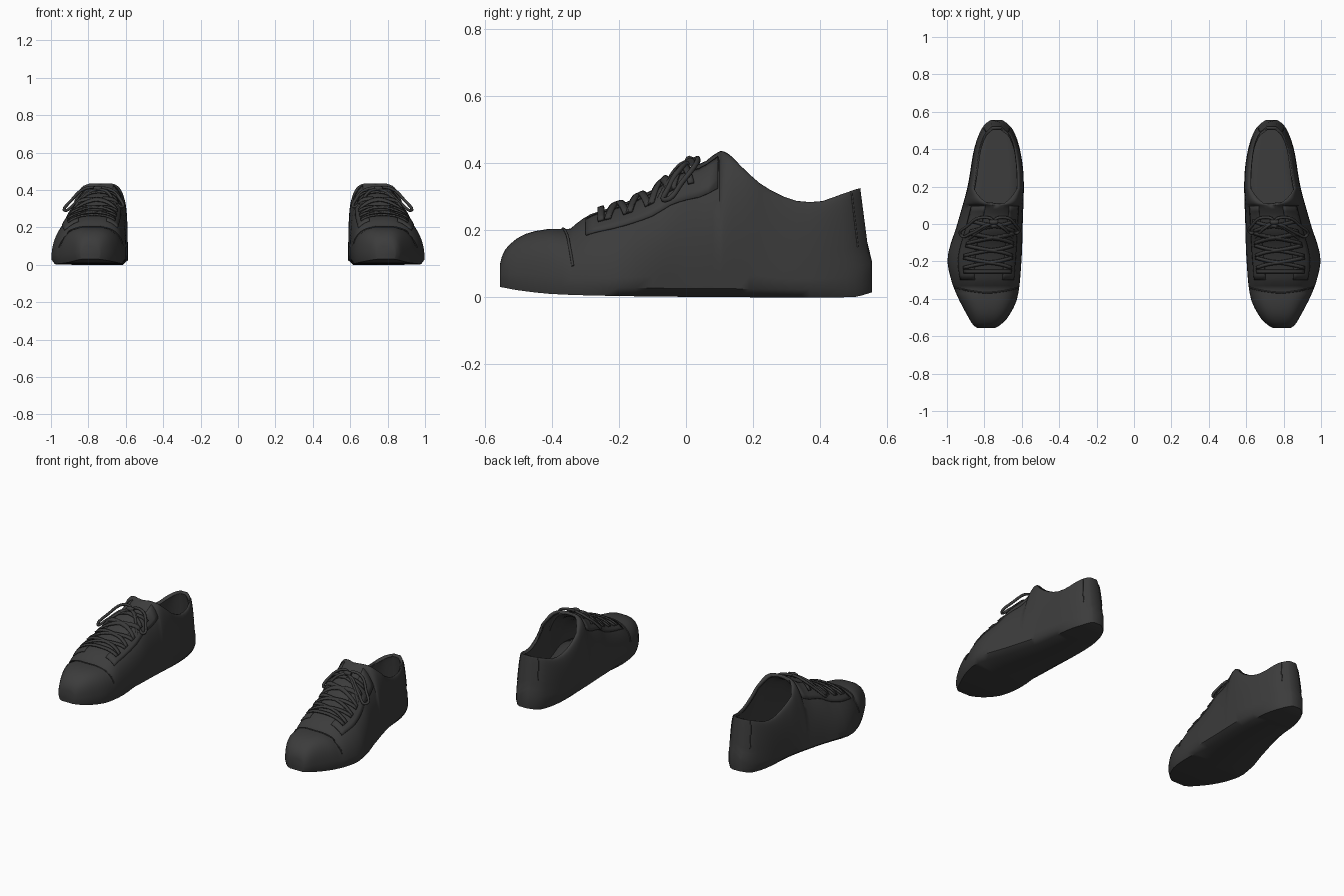
import bpy, bmesh, math
from mathutils import Vector

if "Cube" in bpy.data.objects:
    bpy.data.objects.remove(bpy.data.objects["Cube"])


def material(name, v):
    m = bpy.data.materials.new(name)
    m.diffuse_color = (v, v, v, 1)
    m.use_nodes = True
    m.node_tree.nodes["Principled BSDF"].inputs["Base Color"].default_value = m.diffuse_color
    return m


CANVAS = material("charcoal canvas", 0.045)
LACE = material("charcoal lace", 0.042)


def track(*keys):
    """Smooth curve through (y, value) pairs."""
    def slope(i):
        a, b = keys[max(i - 1, 0)], keys[min(i + 1, len(keys) - 1)]
        return (b[1] - a[1]) / (b[0] - a[0])

    def f(y):
        y = min(max(y, keys[0][0]), keys[-1][0])
        i = 0
        while i < len(keys) - 2 and y > keys[i + 1][0]:
            i += 1
        (y0, a), (y1, b) = keys[i], keys[i + 1]
        h = y1 - y0
        t = (y - y0) / h
        return ((2*t**3 - 3*t*t + 1) * a + (t**3 - 2*t*t + t) * h * slope(i)
                + (3*t*t - 2*t**3) * b + (t**3 - t*t) * h * slope(i + 1))
    return f


# Shoe form along its length
inner = track((-.555, .74), (-.54, .715), (-.5, .675), (-.4, .625), (-.2, .602), (0, .595),
              (.25, .59), (.4, .61), (.5, .645), (.54, .68), (.556, .705))
outer = track((-.555, .84), (-.54, .86), (-.5, .885), (-.4, .938), (-.3, .977), (-.18, .997),
              (0, .945), (.2, .89), (.4, .855), (.5, .82), (.54, .79), (.556, .765))
top = track((-.555, .10), (-.545, .135), (-.5, .178), (-.45, .197), (-.4, .204), (-.345, .204),
            (-.33, .217), (-.29, .245), (-.2, .275), (-.1, .32), (-.05, .362), (0, .385),
            (.05, .40), (.1, .435), (.13, .425), (.17, .385), (.22, .34), (.28, .305),
            (.33, .287), (.4, .285), (.47, .303), (.556, .325))
bottom = track((-.555, .03), (-.5, .02), (-.4, .009), (-.2, .003), (.1, .0), (.5, .0), (.556, .014))
crown = track((-.555, .79), (-.3, .785), (-.1, .76), (.1, .73), (.3, .72), (.556, .735))
tuck = track((-.555, .008), (-.25, .012), (-.1, .035), (.2, .03), (.45, .012), (.556, .006))


def point(y, side, a, off=0.0):
    """Point on the upper: a = 0 at the sole edge, 1 at the crown or collar rim."""
    xi, xo, c = inner(y), outer(y), crown(y)
    h = min(max((y - .1) / .09, 0), 1) ** .5
    inset = .12 * (xo - xi)
    ext = xi if side < 0 else xo
    rim = c + (ext - side * inset * -1 * -1 - c) * h
    n = 3.0 if side < 0 else 2.2
    n = max(n, 2.7) if y < -.35 else n
    ang = a * math.pi / 2
    zb = bottom(y) + .025
    x = rim + (ext - rim) * max(math.cos(ang), 0) ** (2 / n)
    z = zb + (top(y) - zb) * math.sin(ang) ** (2 / n)
    # heel counter leans forward above a small lip
    w = min(max((y - .4) / .14, 0), 1)
    lean = w * (.009 * (z > .105) + .026 * max(0, (z - .12) / .2))
    return Vector((x + side * off * math.cos(ang), y - lean, z + off * math.sin(ang)))


def finish(ob, mat, angle=40, thick=0.0):
    ob.data.materials.append(mat)
    bpy.ops.object.select_all(action='DESELECT')
    ob.select_set(True)
    bpy.context.view_layer.objects.active = ob
    if ob.type == 'CURVE':
        bpy.ops.object.convert(target='MESH')
        ob = bpy.context.object
    bpy.ops.object.shade_smooth_by_angle(angle=math.radians(angle))
    if thick:
        s = ob.modifiers.new("thickness", 'SOLIDIFY')
        s.thickness, s.offset = thick, -1
    ob.modifiers.new("pair", 'MIRROR')   # second shoe across x = 0
    ob.modifiers["pair"].use_mirror_merge = False


def grid_object(name, rows, mat, thick=0.0, up=True, caps=False, angle=40):
    """Skin rows of points; caps joins the two halves of the end rows."""
    bm = bmesh.new()
    vs = [[bm.verts.new(p) for p in r] for r in rows]
    for r, s in zip(vs, vs[1:]):
        for i in range(len(r) - 1):
            bm.faces.new((r[i], r[i + 1], s[i + 1], s[i]))
    if caps:
        for r in (vs[0], vs[-1]):
            k = len(r) - 1
            for i in range(k // 2 - 1):
                bm.faces.new((r[i], r[i + 1], r[k - i - 1], r[k - i]))
            m = k // 2
            bm.faces.new((r[m - 1], r[m], r[m + 1]))
    bmesh.ops.remove_doubles(bm, verts=bm.verts, dist=.0004)
    bmesh.ops.recalc_face_normals(bm, faces=bm.faces)
    bm.normal_update()
    low = (max if up else min)(bm.faces, key=lambda f: f.calc_center_median().z)
    if (low.normal.z > 0) != up:
        bmesh.ops.reverse_faces(bm, faces=bm.faces)
    me = bpy.data.meshes.new(name)
    bm.to_mesh(me)
    bm.free()
    ob = bpy.data.objects.new(name, me)
    bpy.context.collection.objects.link(ob)
    finish(ob, mat, angle, thick)


# Shoe body: upper and sole in one skin, open at the collar
N = 16
ys = [-.555, -.55, -.54, -.525, -.505, -.48, -.45, -.41, -.37, -.345, -.33, -.31, -.285, -.25, -.2,
      -.15, -.1, -.075, -.05, -.025, 0, .03, .06, .08, .1, .104, .112, .125, .14, .16, .19, .22, .25,
      .29, .33, .37, .41, .45, .48, .505, .525, .54, .55, .556]
rows = []
for y in ys:
    left = [point(y, -1, 1 - i / N) for i in range(N + 1)]
    right = [point(y, 1, i / N) for i in range(N + 1)]
    b, t = bottom(y), tuck(y)
    base = [Vector((inner(y) + t, y, b)), Vector((crown(y), y, b)), Vector((outer(y) - t, y, b))]
    rows.append(left + base + right)
grid_object("shoe_body", rows, CANVAS, thick=.018, up=False, caps=True, angle=50)

# Insole
rows = []
for y in [-.3 + .04 * i for i in range(21)] + [.515]:
    a, b = inner(y) + .012, outer(y) - .012
    rows.append([Vector((a + (b - a) * k / 4, y, .07)) for k in range(5)])
grid_object("insole", rows, CANVAS, thick=.02)


def strip(name, y0, y1, side, a0, a1, off, mat, ny=14, na=5):
    """Thin panel lying on the upper."""
    grid_object(name, [[point(y0 + (y1 - y0) * i / ny, side, a0 + (a1 - a0) * k / na, off)
                        for k in range(na + 1)] for i in range(ny + 1)], mat, thick=.008)


# Lace facings on both sides of the tongue
for side, name in ((-1, "inner_facing"), (1, "outer_facing")):
    strip(name, -.30, .095, side, .50, .80, .006, CANVAS)


def lace_bar(name, ya, yb, aa, ab):
    """Flat lace over the tongue from the inner to the outer facing."""
    pts = []
    for i in range(13):
        t = i / 12
        s = 2 * t - 1
        a = 1 + s * (1 - aa) if s < 0 else 1 - s * (1 - ab)
        pts.append((ya + (yb - ya) * t, -1 if s < 0 else 1, a))
    grid_object(name, [[point(y + d, s, a, .014) for d in (-.009, .009)] for y, s, a in pts],
                LACE, thick=.008)


# Straight bottom lace, then crossing pairs
lace_bar("lace_straight", -.255, -.255, .62, .62)
for i, y in enumerate((-.215, -.15, -.085, -.02)):
    lace_bar(f"lace_cross_a_{i}", y - .02, y + .035, .62, .62)
    lace_bar(f"lace_cross_b_{i}", y + .035, y - .02, .62, .62)


def cord(name, pts, closed=False, r=.008):
    cu = bpy.data.curves.new(name, 'CURVE')
    cu.dimensions = '3D'
    cu.bevel_depth, cu.bevel_resolution, cu.resolution_u = r, 2, 6
    cu.use_fill_caps = True
    sp = cu.splines.new('BEZIER')
    sp.bezier_points.add(len(pts) - 1)
    sp.use_cyclic_u = closed
    for p, co in zip(sp.bezier_points, pts):
        p.co = co
        p.handle_left_type = p.handle_right_type = 'AUTO'
    ob = bpy.data.objects.new(name, cu)
    bpy.context.collection.objects.link(ob)
    finish(ob, LACE, 60)


# Bow: two loops, two loose ends and the knot
cord("bow_loop_inner", [(.745, .015, .405), (.69, .035, .405), (.63, -.01, .35),
                        (.62, -.045, .31), (.66, -.035, .345), (.71, -.005, .395)], True)
cord("bow_loop_outer", [(.755, .015, .405), (.81, .035, .41), (.89, -.01, .345),
                        (.925, -.06, .29), (.87, -.05, .33), (.80, -.01, .39)], True)
cord("bow_end_inner", [(.745, .01, .405), (.70, -.02, .39), (.66, -.06, .33), (.635, -.085, .27)])
cord("bow_end_outer", [(.755, .01, .405), (.81, -.025, .375), (.87, -.07, .31), (.895, -.09, .26)])
cord("bow_knot", [(.73, .012, .402), (.75, .01, .408), (.77, .012, .402)], r=.014)

# Toe cap edge and heel strip seams
cord("toe_cap_seam", [point(-.338 - .03 * (1 - abs(s)), math.copysign(1, s), 1 - .8 * abs(s), .001)
                      for s in [k / 8 for k in range(-8, 9)]], r=.004)
for side, name in ((-1, "inner_heel_seam"), (1, "outer_heel_seam")):
    cord(name, [point(.525, side, k / 8, 0) for k in range(2, 8)], r=.003)
